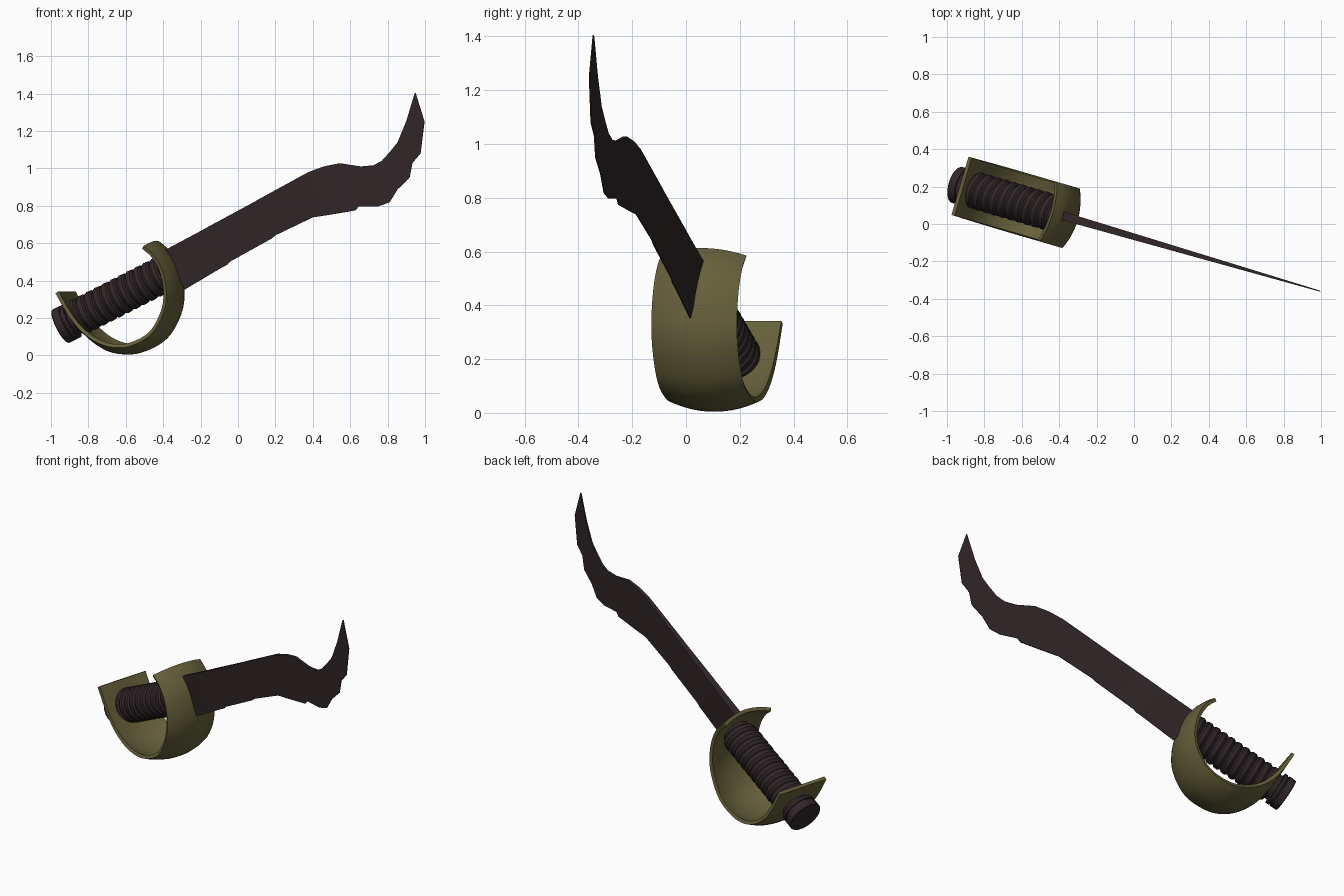
import bpy, bmesh, math
from mathutils import Matrix, Vector

if "Cube" in bpy.data.objects:
    bpy.data.objects.remove(bpy.data.objects["Cube"])

# Whole sword is modelled in the local x-z plane (y = thickness), then turned about z
YAW = math.radians(-16.3)
PLACE = Matrix.Translation((0, -0.068, 0)) @ Matrix.Rotation(YAW, 4, 'Z')
K = 1 / math.cos(YAW)          # front-view x -> local x


def material(name, rgb):
    m = bpy.data.materials.new(name)
    m.diffuse_color = (*rgb, 1)
    m.use_nodes = True
    m.node_tree.nodes["Principled BSDF"].inputs["Base Color"].default_value = m.diffuse_color
    return m


dark = material("dark_brown", (0.030, 0.019, 0.020))
olive = material("olive_brass", (0.130, 0.115, 0.042))


def make(name, verts, faces, mat, smooth=None):
    me = bpy.data.meshes.new(name)
    me.from_pydata(verts, [], faces)
    bm = bmesh.new()
    bm.from_mesh(me)
    bmesh.ops.recalc_face_normals(bm, faces=bm.faces)
    bm.to_mesh(me)
    bm.free()
    me.materials.append(mat)
    ob = bpy.data.objects.new(name, me)
    bpy.context.collection.objects.link(ob)
    ob.matrix_world = PLACE
    if smooth:
        bpy.ops.object.select_all(action='DESELECT')
        ob.select_set(True)
        bpy.context.view_layer.objects.active = ob
        bpy.ops.object.shade_smooth_by_angle(angle=math.radians(smooth))
    return ob


# Blade: stations of spine (x, z) and cutting edge (x, z), wedge section
stations = [
    (-.39, .56, -.285, .352), (-.20, .662, -.09, .468), (-.17, .679, -.056, .486),
    (-.15, .69, -.045, .50), (.09, .82, .18, .625), (.11, .832, .20, .642),
    (.27, .92, .356, .717), (.33, .953, .40, .738), (.38, .98, .48, .75),
    (.46, 1.01, .628, .775), (.545, 1.027, .645, .797), (.655, 1.01, .75, .797),
    (.725, 1.016, .81, .818), (.77, 1.04, .853, .888), (.815, 1.09, .917, .95),
    (.855, 1.14, .933, 1.03), (.875, 1.19, .976, 1.08), (.90, 1.25, .997, 1.25),
    (.945, 1.40, .949, 1.405)]
verts, faces = [], []
for i, (xt, zt, xb, zb) in enumerate(stations):
    h = 0.023 * (1 - 0.85 * (xt + .39) / 1.34)
    e = 0.002
    verts += [(xt * K, -h, zt), (xt * K, h, zt), (xb * K, e, zb), (xb * K, -e, zb)]
    if i:
        a, b = 4 * i - 4, 4 * i
        faces += [(a + j, a + (j + 1) % 4, b + (j + 1) % 4, b + j) for j in range(4)]
n = len(verts)
faces += [(3, 2, 1, 0), (n - 4, n - 3, n - 2, n - 1)]
make("blade", verts, faces, dark, 15)


# Grip parts are lathed round the sloping handle axis
TILT = math.radians(26)
BASE = Vector((-.949 * K, 0, .155))
AXIS = Vector((math.cos(TILT), 0, math.sin(TILT)))
UP = Vector((-math.sin(TILT), 0, math.cos(TILT)))
SIDE = Vector((0, 1, 0))


def lathe(name, profile, mat, seg=32, skew=0.0):
    verts, faces = [], []
    for k, (t, r) in enumerate(profile):
        for s in range(seg):
            a = 2 * math.pi * s / seg
            verts.append(BASE + AXIS * (t + skew * math.sin(a))
                         + (UP * math.cos(a) + SIDE * math.sin(a)) * r)
            if k:
                p, q, s2 = (k - 1) * seg, k * seg, (s + 1) % seg
                faces.append((p + s, p + s2, q + s2, q + s))
    faces += [tuple(range(seg))[::-1], tuple(range(len(verts) - seg, len(verts)))]
    return make(name, verts, faces, mat, 35)


lathe("pommel", [(0, .097), (.004, .1), (.045, .1), (.047, .094), (.053, .094),
                 (.055, .1), (.073, .1), (.075, .08)], dark)
lathe("handle_core", [(.07, .08), (.68, .08)], dark)

# Wrapped grip: overlapping saw-tooth ribs
RIBS, T0, T1 = 11, .10, .655
pitch = (T1 - T0) / RIBS
wrap = [(T0, .075)]
for i in range(RIBS):
    t = T0 + i * pitch
    wrap += [(t + .002, .093), (t + .3 * pitch, .101), (t + .75 * pitch, .099),
             (t + .95 * pitch, .089)]
wrap.append((T1, .075))
lathe("handle_wrap", wrap, dark, skew=.010)

# Hand guard: curved band, bowed outwards across its width
path = [(-.922, .337), (-.864, .235), (-.80, .15), (-.72, .086), (-.628, .053),
        (-.532, .059), (-.425, .118), (-.361, .23), (-.345, .337), (-.366, .449),
        (-.41, .53), (-.463, .578)]
P = [Vector((x * K, 0, z)) for x, z in path]
P = [2 * P[0] - P[1]] + P + [2 * P[-1] - P[-2]]
SUB, COLS, HALF, BOW = 4, 12, .162, .036
line = []
for i in range(1, len(P) - 2):
    a, b, c, d = P[i - 1:i + 3]
    for s in range(SUB + (i == len(P) - 3)):
        t = s / SUB
        pos = .5 * (2 * b + (c - a) * t + (2 * a - 5 * b + 4 * c - d) * t * t
                    + (3 * b - a - 3 * c + d) * t ** 3)
        tan = .5 * ((c - a) + 2 * t * (2 * a - 5 * b + 4 * c - d)
                    + 3 * t * t * (3 * b - a - 3 * c + d))
        line.append((pos, tan.normalized()))
verts, faces = [], []
for i, (pos, tan) in enumerate(line):
    out = Vector((tan.z, 0, -tan.x))
    bow = BOW * min(1, i / 14)
    for j in range(COLS + 1):
        w = 2 * j / COLS - 1
        verts.append(pos + out * bow * (1 - w * w) + SIDE * HALF * w)
        if i and j:
            q = i * (COLS + 1) + j
            p = q - COLS - 1
            faces.append((p - 1, p, q, q - 1))
guard = make("hand_guard", verts, faces, olive, 40)
solid = guard.modifiers.new("thickness", 'SOLIDIFY')
solid.thickness = .02
solid.offset = 0
for_edges = guard.modifiers.new("sharp_rims", 'EDGE_SPLIT')
for_edges.split_angle = math.radians(40)
